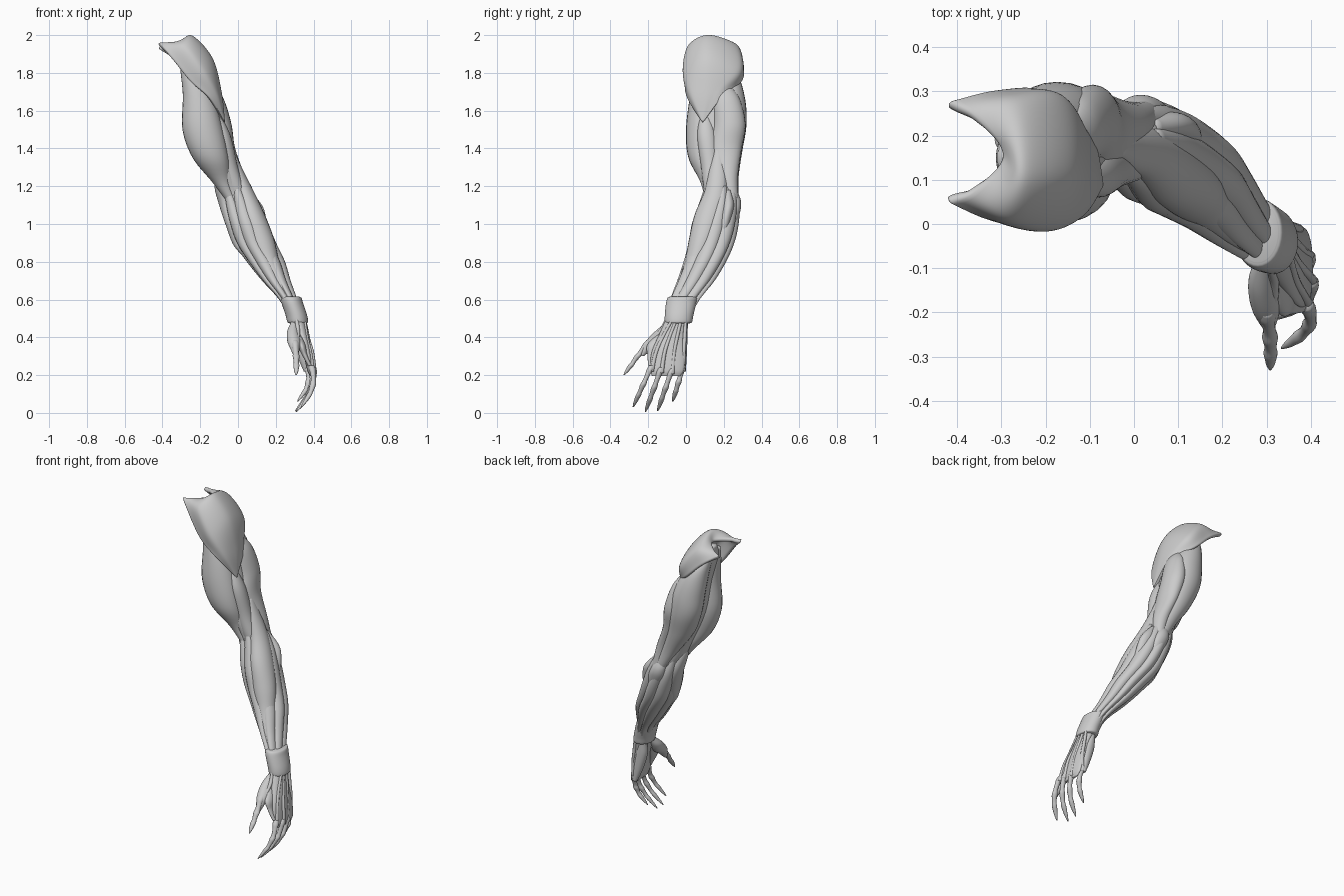
import bpy, bmesh, math
from mathutils import Vector


def spline(keys, n):
    """Smooth Catmull-Rom interpolation of equal-length tuples."""
    k = [Vector(p) for p in keys]
    k = [k[0] * 2 - k[1]] + k + [k[-1] * 2 - k[-2]]
    out = []
    for i in range(n + 1):
        s = min(i / n * (len(k) - 3), len(k) - 3 - 1e-6)
        j, t = int(s), s - int(s)
        a, b, c, d = k[j:j + 4]
        out.append(0.5 * (2 * b + (c - a) * t + (2 * a - 5 * b + 4 * c - d) * t ** 2
                          + (3 * b - a - 3 * c + d) * t ** 3))
    return out


def make(name, bm):
    me = bpy.data.meshes.new(name)
    bm.to_mesh(me)
    bm.free()
    for p in me.polygons:
        p.use_smooth = True
    ob = bpy.data.objects.new(name, me)
    bpy.context.collection.objects.link(ob)
    return ob


def loft(name, keys, rings=36, sides=24):
    """Skin ellipses; each key is (z, x, y, x radius, y radius)."""
    bm = bmesh.new()
    rows = []
    for z, x, y, rx, ry in spline(keys, rings):
        rx, ry = max(rx, .002), max(ry, .002)
        rows.append([bm.verts.new((x + rx * math.cos(a), y + ry * math.sin(a), z))
                     for a in (2 * math.pi * i / sides for i in range(sides))])
    for r, s in zip(rows, rows[1:]):
        for i in range(sides):
            j = (i + 1) % sides
            bm.faces.new((r[i], r[j], s[j], s[i]))
    bm.faces.new(rows[0])
    bm.faces.new(rows[-1])
    bmesh.ops.recalc_face_normals(bm, faces=bm.faces)
    return make(name, bm)


# Deltoid: fibres fan from a C-shaped origin to one insertion point
tip = (-.068, .088, 1.535)
fibres = [
    [(-.42, .045, 1.965), (-.335, .01, 1.855), (-.25, -.005, 1.75), (-.15, .005, 1.665), tip],
    [(-.365, .08, 1.965), (-.28, .01, 1.945), (-.18, -.01, 1.82), (-.108, .025, 1.69), tip],
    [(-.30, .155, 1.955), (-.245, .115, 2.0), (-.135, .11, 1.88), (-.088, .1, 1.70), tip],
    [(-.36, .235, 1.955), (-.26, .27, 1.945), (-.15, .275, 1.82), (-.09, .165, 1.70), tip],
    [(-.42, .28, 1.945), (-.31, .305, 1.86), (-.20, .30, 1.755), (-.095, .20, 1.68), tip]]
lines = [spline(f, 24) for f in fibres]
grid = [spline([l[v] for l in lines], 32) for v in range(25)]
bm = bmesh.new()
vs = [[bm.verts.new(p) for p in row] for row in grid]
for v in range(24):
    for u in range(32):
        bm.faces.new((vs[v][u], vs[v + 1][u], vs[v + 1][u + 1], vs[v][u + 1]))
bmesh.ops.remove_doubles(bm, verts=bm.verts, dist=.0005)
deltoid = make("deltoid", bm)
m = deltoid.modifiers.new("thickness", 'SOLIDIFY')
m.thickness, m.offset = .025, -1
m = deltoid.modifiers.new("smooth", 'SUBSURF')
m.levels = m.render_levels = 1

# Upper arm muscles
loft("upper_arm_core", [(1.93, -.29, .15, .02, .03), (1.85, -.25, .15, .06, .08), (1.7, -.195, .155, .08, .1),
                        (1.5, -.155, .16, .09, .11), (1.3, -.085, .16, .075, .09), (1.15, -.02, .18, .07, .08),
                        (1.0, .05, .16, .06, .07)])
loft("biceps", [(1.9, -.29, .1, .015, .015), (1.82, -.255, .1, .05, .045), (1.68, -.212, .09, .08, .068),
                (1.5, -.187, .085, .107, .085), (1.35, -.145, .09, .095, .077), (1.22, -.085, .125, .05, .048),
                (1.1, -.02, .13, .025, .025), (1.0, .03, .12, .01, .01)])
loft("triceps_long_head", [(1.88, -.3, .19, .015, .02), (1.78, -.235, .215, .065, .065), (1.65, -.19, .235, .095, .08),
                           (1.52, -.165, .24, .1, .08), (1.38, -.12, .225, .085, .072), (1.24, -.05, .235, .055, .043),
                           (1.1, .02, .25, .035, .03)])
loft("triceps_lateral_head", [(1.74, -.15, .2, .02, .03), (1.66, -.12, .215, .045, .07), (1.53, -.095, .23, .06, .085),
                              (1.4, -.068, .21, .053, .085), (1.25, -.01, .225, .045, .05), (1.1, .03, .25, .03, .03)])
loft("brachialis", [(1.6, -.12, .1, .015, .02), (1.47, -.08, .11, .04, .05), (1.3, -.05, .13, .05, .05),
                    (1.15, 0, .14, .045, .04), (1.02, .04, .15, .02, .02)])
loft("inner_elbow_muscle", [(1.27, -.105, .16, .012, .02), (1.2, -.09, .17, .035, .045), (1.1, -.065, .18, .035, .05),
                            (.98, -.025, .15, .035, .05), (.89, .0, .13, .025, .03), (.83, .04, .12, .015, .02)])
loft("elbow_point", [(1.19, -.01, .25, .02, .015), (1.12, .01, .255, .045, .036), (1.05, .035, .25, .045, .033),
                     (.94, .08, .225, .015, .02)])
loft("outer_elbow_muscle", [(1.18, .045, .22, .012, .015), (1.11, .08, .225, .04, .028), (1.05, .1, .215, .045, .03),
                            (.95, .125, .19, .03, .025), (.88, .14, .17, .01, .01)])

# Forearm: a core wrapped in long muscle strands that taper into tendons
fore = [(1.2, -.02, .185, .08, .085), (1.1, .015, .175, .1, .108), (1.0, .05, .155, .108, .122),
        (.9, .09, .135, .11, .12), (.8, .148, .1, .1, .112), (.7, .203, .053, .076, .1),
        (.6, .266, -.005, .05, .08), (.5, .312, -.04, .042, .062)]
loft("forearm_core", [(z, x, y, a * .86, b * .86) for z, x, y, a, b in fore])
names = ["finger_extensor", "wrist_extensor_outer", "wrist_extensor_back", "ulnar_strand",
         "ulnar_flexor", "long_palm_flexor", "radial_flexor", "wrist_extensor_front"]
swell = [.2, .36, .42, .4, .4, .37, .32, .2]
for i, name in enumerate(names):
    keys = []
    for j, (z, x, y, a, b) in enumerate(fore):
        ang = math.radians(i * 45 + 10 - 5 * j)
        s = swell[j] * (1 + .12 * math.sin(i * 2.3))
        keys.append((z, x + a * (1 - s * .95) * math.cos(ang), y + b * (1 - s * .95) * math.sin(ang), a * s, b * s))
    loft(name, keys, sides=18)
loft("brachioradialis", [(1.4, -.035, .17, .01, .015), (1.3, -.012, .17, .032, .045), (1.18, .03, .16, .05, .06),
                         (1.05, .076, .122, .066, .076), (.92, .118, .085, .073, .069), (.8, .163, .047, .055, .054),
                         (.68, .225, -.012, .03, .035), (.55, .285, -.075, .014, .016)])

# Wrist band
loft("wrist_band", [(.615, .279, -.018, .046, .068), (.608, .281, -.02, .055, .078), (.58, .288, -.026, .057, .08),
                    (.52, .308, -.036, .057, .076), (.482, .316, -.04, .055, .072), (.474, .317, -.041, .044, .06)], 30, 32)

# Palm and its muscle pads
loft("palm", [(.52, .308, -.037, .04, .058), (.42, .338, -.07, .034, .07), (.32, .368, -.092, .025, .09),
              (.23, .385, -.1, .02, .09), (.195, .39, -.105, .01, .075)])
loft("little_finger_pad", [(.48, .305, -.015, .02, .025), (.4, .318, -.02, .034, .028), (.3, .342, -.02, .028, .024),
                           (.22, .362, -.015, .014, .014)])
loft("thumb_pad", [(.48, .295, -.085, .015, .02), (.43, .29, -.125, .03, .04), (.38, .297, -.165, .036, .048),
                   (.34, .302, -.205, .025, .03), (.3, .306, -.235, .01, .012)])
loft("thumb_web", [(.42, .31, -.12, .02, .03), (.36, .335, -.16, .022, .045), (.31, .352, -.175, .015, .03),
                   (.25, .38, -.185, .01, .015)])


def digit(name, base, end, bow, size=1):
    """Bony finger with swollen joints, bowed outwards along x."""
    radii = [.014, .0175, .015, .0135, .0135, .0165, .014, .0125, .0145, .012, .009, .003]
    keys = []
    for i, r in enumerate(radii):
        t = i / (len(radii) - 1)
        p = Vector(base).lerp(Vector(end), t)
        keys.append((p.z, p.x + bow * math.sin(math.pi * t), p.y, r * size, r * size))
    loft(name, keys, 44, 14)


# Fingers, each with a tendon over the back of the hand
hand = [("index", (.39, -.182, .25), (.335, -.28, .03), -.065),
        ("middle", (.4, -.13, .24), (.308, -.215, .005), -.045),
        ("ring", (.393, -.073, .235), (.305, -.15, .01), -.022),
        ("little", (.363, -.014, .25), (.315, -.07, .06), .0)]
for name, base, end, y0 in hand:
    digit(name + "_finger", base, end, .032)
    x, y, z = base
    loft(name + "_tendon", [(.51, .35, y0, .008, .008), (.4, .374 - .12 * abs(y + .1), (y0 + y) / 2, .01, .01),
                            (.32, .395 - .2 * abs(y + .12), y * .8 + y0 * .2, .01, .01),
                            (z - .03, x + .006, y, .012, .012)], sides=12)
digit("thumb", (.3, -.195, .385), (.308, -.328, .2), .004, 1.1)
loft("thumb_tendon", [(.5, .31, -.1, .009, .01), (.44, .316, -.13, .012, .013), (.37, .312, -.195, .012, .014),
                      (.32, .308, -.24, .008, .008)], sides=12)
